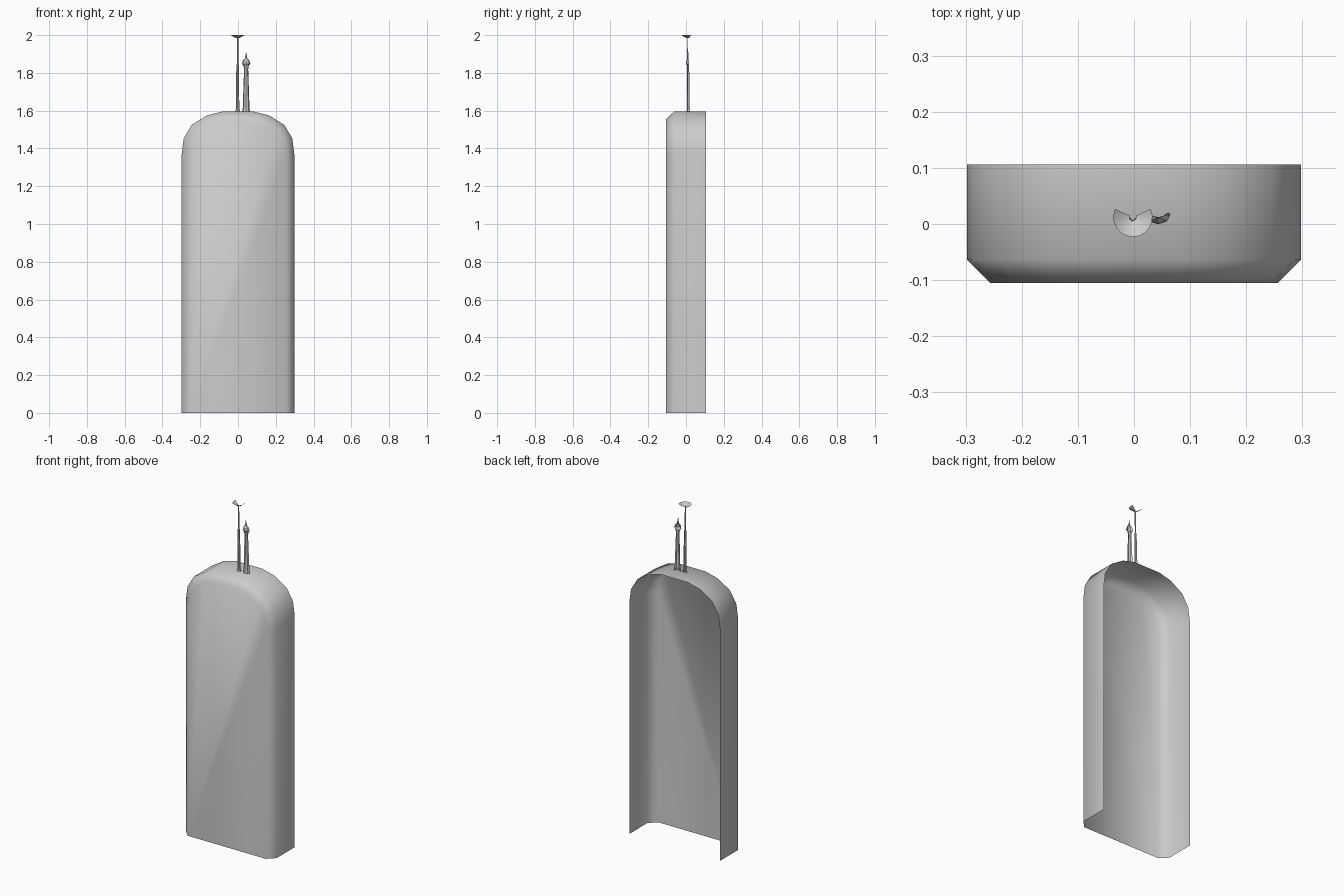
import bpy
from math import cos, sin, radians

if "Cube" in bpy.data.objects:
    bpy.data.objects.remove(bpy.data.objects["Cube"])


def make_object(name, verts, faces, smooth=None):
    mesh = bpy.data.meshes.new(name)
    mesh.from_pydata(verts, [], faces)
    mesh.update()
    obj = bpy.data.objects.new(name, mesh)
    bpy.context.collection.objects.link(obj)
    if smooth:
        bpy.ops.object.select_all(action='DESELECT')
        obj.select_set(True)
        bpy.context.view_layer.objects.active = obj
        bpy.ops.object.shade_smooth_by_angle(angle=radians(smooth))
    return obj


def half_lathe(name, x, y, profile, start, end, steps, squash=1.0, smooth=None):
    """Sweep (radius, z, y shift) rows through part of a turn, open at the back."""
    verts, faces = [], []
    n = steps + 1
    for r, z, dy in profile:
        for i in range(n):
            a = radians(start + (end - start) * i / steps)
            verts.append((x + r * cos(a), y + dy + squash * r * sin(a), z))
    for j in range(len(profile) - 1):
        for i in range(steps):
            a, b = j * n + i, (j + 1) * n + i
            faces.append((a, a + 1, b + 1, b))
    return make_object(name, verts, faces, smooth)


# Tower body: open-backed arched shell with a chamfered front rim
SPRING = 1.37
right = [(0.085, 1.595), (0.165, 1.575), (0.245, 1.525), (0.287, 1.455), (0.298, SPRING), (0.298, 0)]
outline = [(-x, z) for x, z in reversed(right)] + right


def inset(x, z):
    return x * 0.86, z if z <= SPRING else SPRING + (z - SPRING) * 0.83


rows = [(0.106, outline), (-0.063, outline), (-0.105, [inset(*p) for p in outline])]
n = len(outline)
verts = [(x, y, z) for y, row in rows for x, z in row]
faces = [(j * n + i, (j + 1) * n + i, (j + 1) * n + i + 1, j * n + i + 1)
         for j in range(2) for i in range(n - 1)]
faces.append(tuple(reversed(range(2 * n, 3 * n))))
make_object("tower_body", verts, faces, 50)

# Tall mast with flared foot
half_lathe("mast", -0.002, 0.016,
           [(0.013, 1.595, 0), (0.009, 1.61, 0), (0.007, 1.84, -0.005),
            (0.004, 1.85, -0.005), (0.004, 1.988, -0.008)],
           180, 360, 4)

# Dish on the mast, with the rear sector missing
half_lathe("mast_dish", -0.002, 0.012,
           [(0.006, 1.984, 0), (0.02, 1.989, 0), (0.035, 2.0, 0)],
           155, 385, 12, smooth=40)

# Short spire: tapered shaft, gallery and pointed cap
half_lathe("spire", 0.043, 0.02,
           [(0.021, 1.595, 0), (0.018, 1.61, 0), (0.011, 1.82, -0.003), (0.014, 1.838, -0.003),
            (0.022, 1.848, -0.003), (0.017, 1.866, -0.004), (0.006, 1.878, -0.006),
            (0.0005, 1.91, -0.008)],
           180, 360, 4, squash=0.8)
